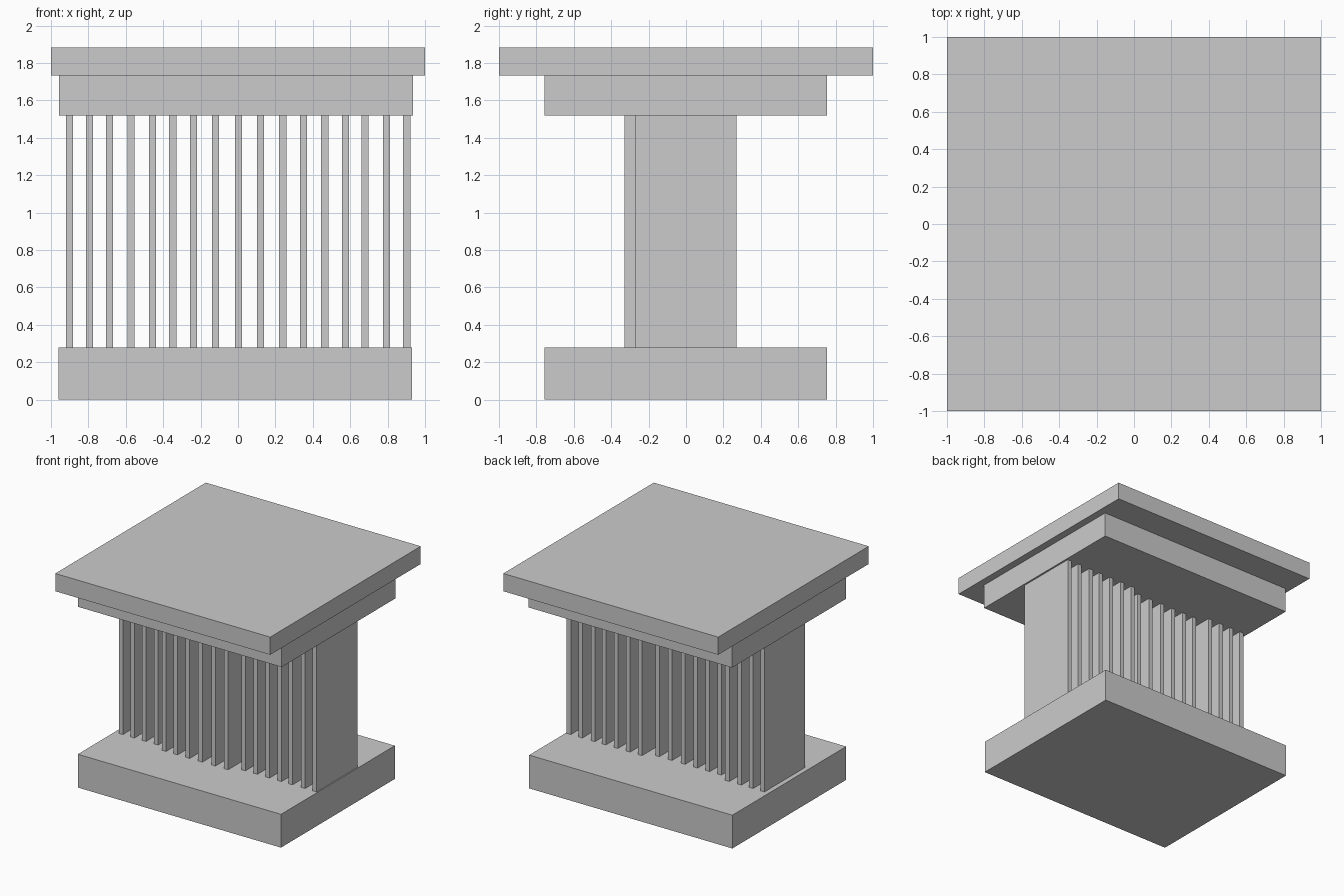
import bpy

if "Cube" in bpy.data.objects:
    bpy.data.objects.remove(bpy.data.objects["Cube"])


def box(name, x0, x1, y0, y1, z0, z1):
    """Axis-aligned box from its limits."""
    bpy.ops.mesh.primitive_cube_add(size=1, location=((x0 + x1) / 2, (y0 + y1) / 2, (z0 + z1) / 2))
    ob = bpy.context.object
    ob.name = name
    ob.scale = (x1 - x0, y1 - y0, z1 - z0)
    bpy.ops.object.transform_apply(location=False, rotation=False, scale=True)
    return ob


BASE_TOP, SLAT_TOP, SLAB_BOTTOM, TOP = 0.28, 1.52, 1.733, 1.882

# Base plinth, upper block and wide top slab
box("base", -0.96, 0.93, -0.757, 0.755, 0, BASE_TOP)
box("upper_block", -0.957, 0.936, -0.757, 0.755, SLAT_TOP, SLAB_BOTTOM)
box("top_slab", -1, 1, -1, 1, SLAB_BOTTOM, TOP)

# Row of upright slats; the group left of centre sits further forward
slat_x = [-0.901, -0.794, -0.686, -0.573, -0.457, -0.349, -0.237, -0.12, 0.002,
          0.12, 0.239, 0.35, 0.464, 0.575, 0.678, 0.794, 0.902]
for i, x in enumerate(slat_x):
    shift = -0.06 if 4 <= i <= 9 else 0
    box(f"slat_{i + 1:02d}", x - 0.019, x + 0.019, -0.27 + shift, 0.27 + shift, BASE_TOP, SLAT_TOP)
